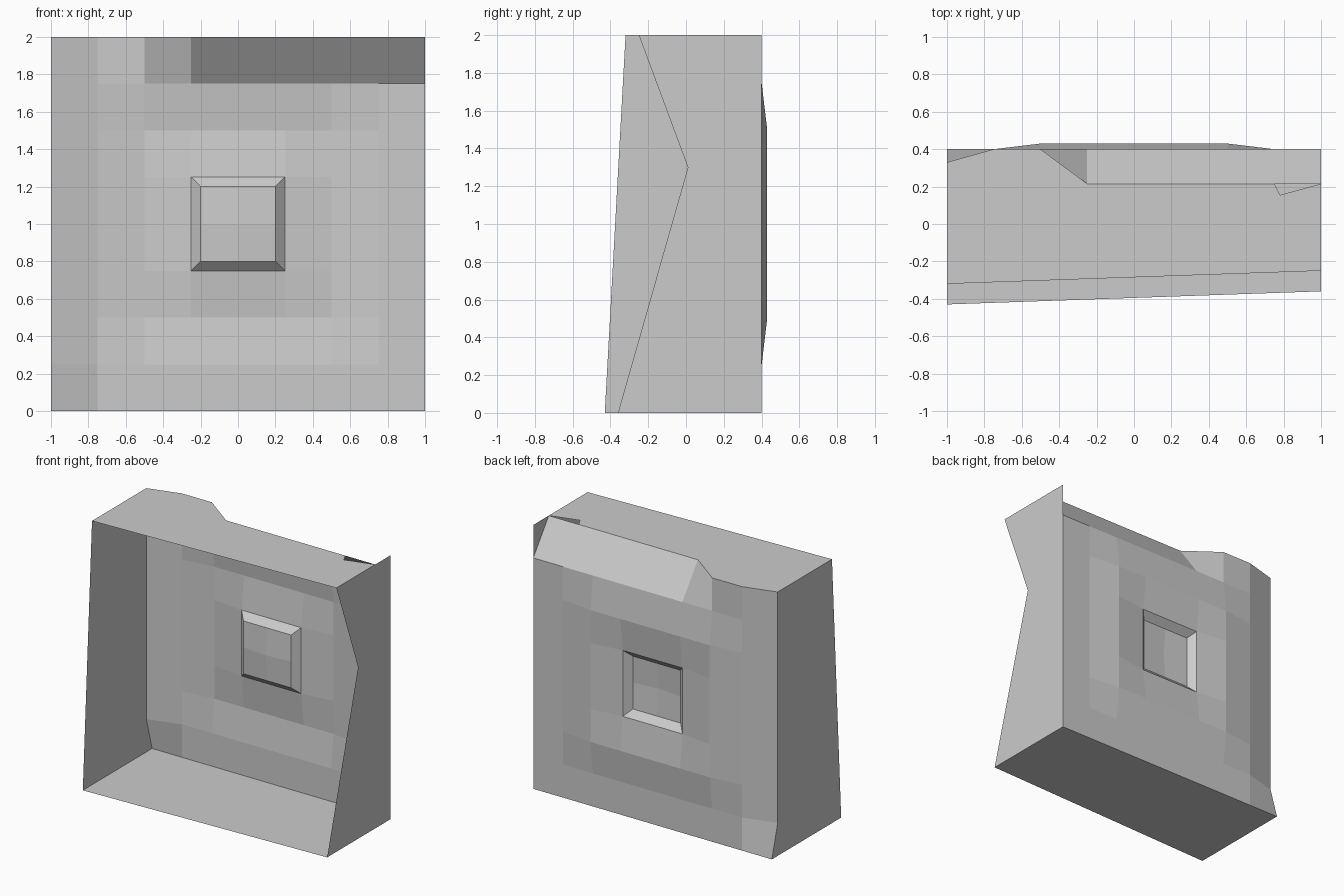
import bpy, bmesh

if "Cube" in bpy.data.objects:
    bpy.data.objects.remove(bpy.data.objects["Cube"])


def finish(name, bm):
    mesh = bpy.data.meshes.new(name)
    bm.to_mesh(mesh)
    bm.free()
    obj = bpy.data.objects.new(name, mesh)
    bpy.context.collection.objects.link(obj)
    return obj


def panel(name, points):
    """Thin flat sheet from an outline."""
    bm = bmesh.new()
    bm.faces.new([bm.verts.new(p) for p in points])
    return finish(name, bm)


def depth(x, z):
    """Depth of the back wall: square rings plus the worn edges."""
    near = lambda a, b: abs(a - b) < 0.01
    if near(z, 2) and x > -0.3:
        return 0.215                      # broken top edge
    if near(x, -1):
        return 0.40 if near(z, 0) else 0.33
    ring = max(abs(x), abs(z - 1))
    for limit, y in ((0.1, 0.33), (0.22, 0.35), (0.3, 0.40), (0.6, 0.43)):
        if ring < limit:
            return y
    return 0.40


# Back wall: 8 x 8 grid with a small inset pressed into the centre
bm = bmesh.new()
bmesh.ops.create_grid(bm, x_segments=8, y_segments=8, size=1)
centre = [f for f in bm.faces
          if max(abs(f.calc_center_median().x), abs(f.calc_center_median().y)) < 0.25]
bmesh.ops.inset_region(bm, faces=centre, thickness=0.05, use_even_offset=True)
for v in bm.verts:
    x, z = v.co.x, v.co.y + 1
    v.co = (x, depth(x, z), z)
bmesh.ops.reverse_faces(bm, faces=bm.faces[:])
finish("back_wall", bm)

# Side walls, open at the front
panel("left_wall", [(-1, -0.43, 0), (-1, -0.32, 2), (-1, 0.33, 2),
                    (-1, 0.33, 0.25), (-1, 0.40, 0)])
panel("right_wall", [(1, -0.36, 0), (1, 0.40, 0), (1, 0.40, 2),
                     (1, -0.25, 2), (1, 0.01, 1.3)])

# Floor and notched roof
panel("floor", [(-1, -0.43, 0), (-1, 0.40, 0), (1, 0.40, 0), (1, -0.36, 0)])
panel("roof", [(-1, -0.32, 2), (1, -0.25, 2), (1, 0.215, 2), (0.78, 0.155, 2),
               (0.75, 0.215, 2), (-0.25, 0.215, 2), (-0.5, 0.40, 2),
               (-0.75, 0.40, 2), (-1, 0.33, 2)])
